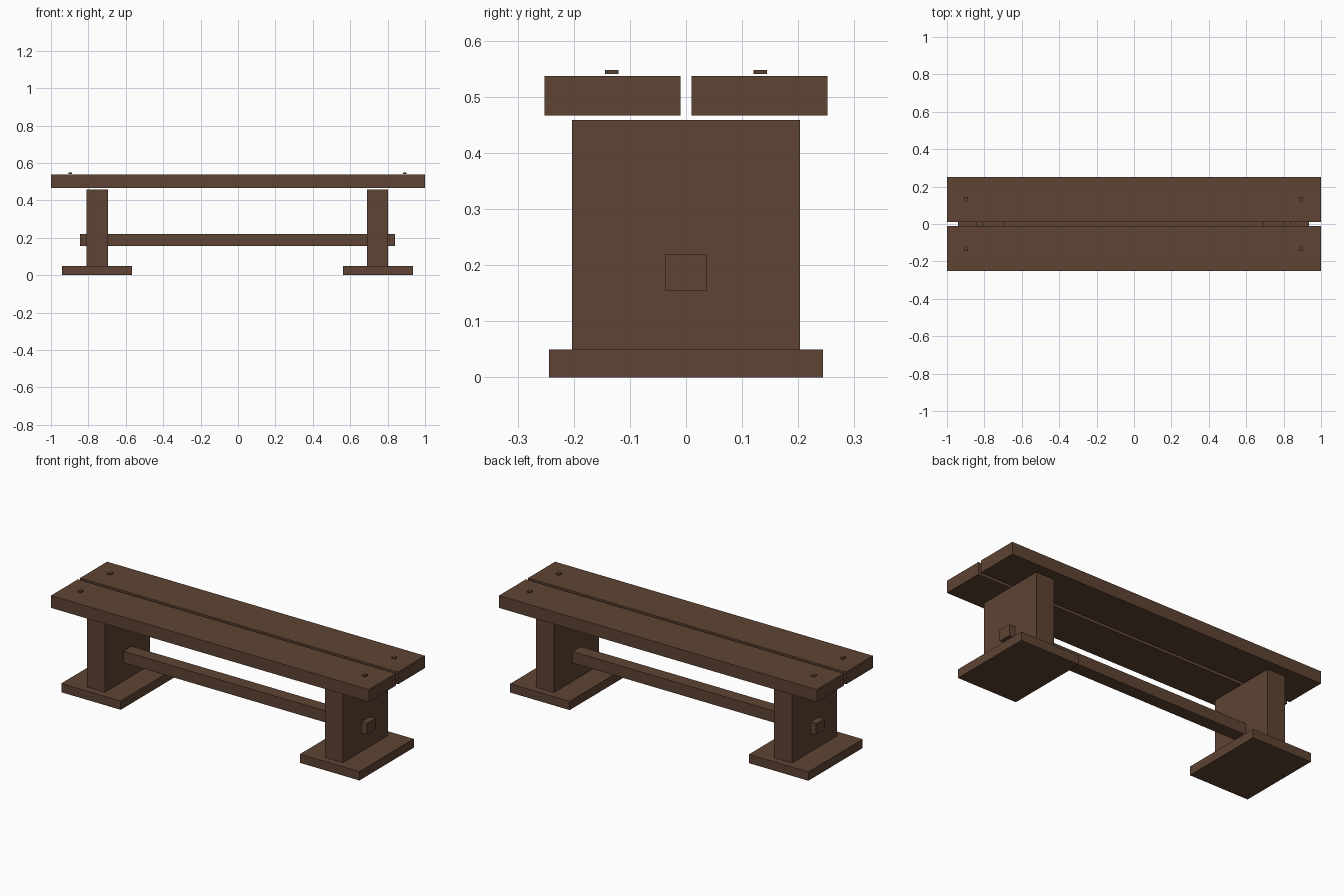
import bpy

cube = bpy.data.objects.get("Cube")
if cube:
    bpy.data.objects.remove(cube, do_unlink=True)

wood = bpy.data.materials.new("dark_brown_wood")
wood.use_nodes = True
color = (0.113, 0.057, 0.034, 1)
wood.diffuse_color = color
bsdf = next(n for n in wood.node_tree.nodes if n.type == "BSDF_PRINCIPLED")
bsdf.inputs["Base Color"].default_value = color
bsdf.inputs["Roughness"].default_value = 0.8


def box(name, x, y, z):
    """Add a flat-faced box from its (min, max) extent on each axis."""
    spans = (x, y, z)
    bpy.ops.mesh.primitive_cube_add(size=1, location=[(a + b) / 2 for a, b in spans])
    obj = bpy.context.object
    obj.name = name
    obj.scale = [b - a for a, b in spans]
    bpy.ops.object.transform_apply(location=False, rotation=False, scale=True)
    obj.data.materials.append(wood)
    return obj


def around(center, half):
    return (center - half, center + half)


# The trestle sits slightly off the middle of the seat
shift = -0.003

# Seat planks with a narrow gap between them
for label, side in (("front", -1), ("back", 1)):
    box(f"{label}_seat_plank", (-1, 1), around(side * 0.131, 0.121), (0.467, 0.537))

# Feet, legs and pegs at both ends
for label, side in (("right", -1), ("left", 1)):
    box(f"{label}_foot", around(side * 0.751 + shift, 0.187), around(0, 0.244), (0, 0.05))
    box(f"{label}_leg", around(side * 0.749 + shift, 0.057), around(0, 0.203), (0.05, 0.459))
    for row, depth in (("front", -1), ("back", 1)):
        box(f"{row}_{label}_peg", around(side * 0.894 + shift, 0.01),
            around(depth * 0.132, 0.012), (0.541, 0.548))

# Stretcher beam passing through both legs
box("stretcher", around(shift, 0.842), around(0, 0.037), (0.155, 0.22))
